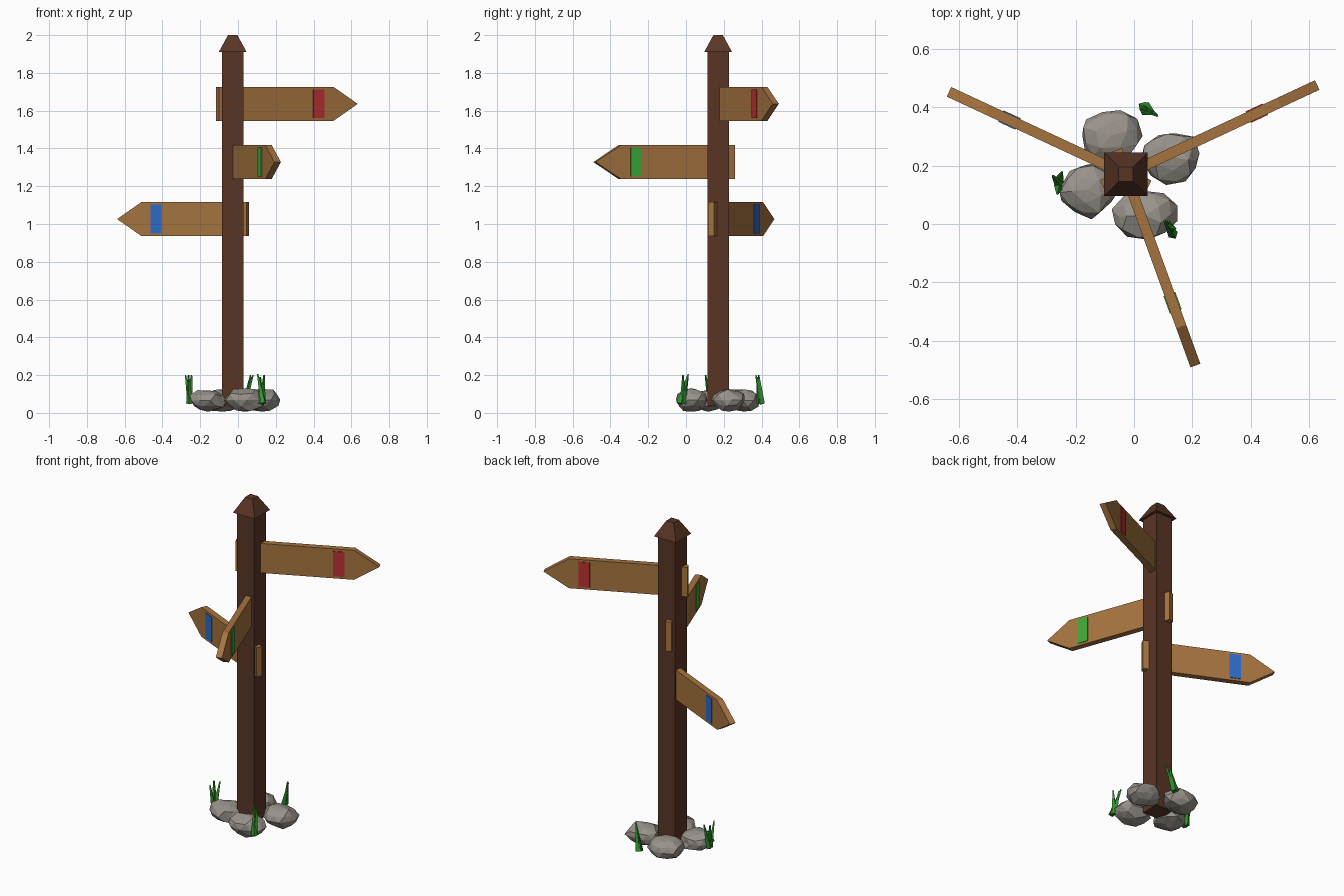
import bpy, bmesh, math, random
from mathutils import Vector, Matrix

if "Cube" in bpy.data.objects:
    bpy.data.objects.remove(bpy.data.objects["Cube"])

random.seed(4)
CX, CY = -0.028, 0.17          # post axis


def material(name, r, g, b):
    m = bpy.data.materials.new(name)
    lin = [((c / 255 + 0.055) / 1.055) ** 2.4 for c in (r, g, b)]
    m.diffuse_color = (*lin, 1)
    m.use_nodes = True
    m.node_tree.nodes["Principled BSDF"].inputs["Base Color"].default_value = m.diffuse_color
    return m


DARK = material("dark wood", 90, 53, 37)
WOOD = material("board wood", 166, 116, 63)
RED = material("red paint", 186, 48, 48)
GREEN = material("green paint", 62, 170, 55)
BLUE = material("blue paint", 46, 108, 200)
STONE = material("stone", 152, 146, 138)
GRASS = material("grass", 50, 148, 46)


def finish(bm, name, mat):
    bmesh.ops.recalc_face_normals(bm, faces=bm.faces[:])
    me = bpy.data.meshes.new(name)
    bm.to_mesh(me)
    bm.free()
    me.materials.append(mat)
    ob = bpy.data.objects.new(name, me)
    bpy.context.collection.objects.link(ob)
    return ob


def square_taper(name, z0, z1, h0, h1, mat):
    """Square column with half widths h0 (bottom) and h1 (top)."""
    bm = bmesh.new()
    s = math.sqrt(2)
    place = Matrix.Translation((CX, CY, (z0 + z1) / 2)) @ Matrix.Rotation(math.pi / 4, 4, 'Z')
    bmesh.ops.create_cone(bm, cap_ends=True, segments=4, radius1=h0 * s, radius2=h1 * s,
                          depth=z1 - z0, matrix=place)
    return finish(bm, name, mat)


def slab(name, outline, thick, z, angle, mat):
    """Extrude an outline (along, up) into an upright slab turned about the post."""
    bm = bmesh.new()
    face = bm.faces.new([bm.verts.new((u, -thick / 2, v)) for u, v in outline])
    ext = bmesh.ops.extrude_face_region(bm, geom=[face])
    bmesh.ops.translate(bm, vec=(0, thick, 0),
                        verts=[e for e in ext["geom"] if isinstance(e, bmesh.types.BMVert)])
    bm.transform(Matrix.Translation((CX, CY, z)) @ Matrix.Rotation(math.radians(angle), 4, 'Z'))
    return finish(bm, name, mat)


# Post and cap
square_taper("post", 0.04, 1.915, 0.057, 0.057, DARK)
square_taper("post_cap", 1.91, 2.0, 0.074, 0.025, DARK)

# Direction boards with a painted band on both faces
for name, z, angle, tip, paint in (("upper", 1.636, 25, 0.722, RED),
                                   ("middle", 1.328, -70, 0.696, GREEN),
                                   ("lower", 1.026, 155, 0.667, BLUE)):
    tail, sh, h = -0.088, tip - 0.142, 0.09
    slab(name + "_board", [(tail, -h), (sh, -h), (tip, 0), (sh, h), (tail, h)],
         0.036, z, angle, WOOD)
    b0, b1, k = tip - 0.26, tip - 0.196, 0.076
    slab(name + "_band", [(b0, -k), (b1, -k), (b1, k), (b0, k)], 0.043, z, angle, paint)

# Stones round the foot: centre, radii, turn
for i, (x, y, z, rx, ry, rz, turn) in enumerate((
        (-0.08, 0.302, 0.066, 0.108, 0.096, 0.064, 0.3),
        (0.127, 0.228, 0.068, 0.108, 0.094, 0.062, 1.1),
        (-0.158, 0.118, 0.065, 0.102, 0.096, 0.062, 2.0),
        (0.038, 0.030, 0.068, 0.114, 0.084, 0.064, 0.7))):
    bm = bmesh.new()
    bmesh.ops.create_icosphere(bm, subdivisions=2, radius=1)
    for v in bm.verts:
        v.co *= random.uniform(0.86, 1.07)
    bm.transform(Matrix.Translation((x, y, z)) @ Matrix.Diagonal((rx, ry, rz, 1))
                 @ Matrix.Rotation(turn, 4, 'Z'))
    for v in bm.verts:
        v.co.z = max(v.co.z, 0.0 if i == 0 else 0.006)
    finish(bm, "stone_%d" % (i + 1), STONE)


def tuft(name, blades):
    """Tapered four-sided blades, each from a base point to a tip point."""
    bm = bmesh.new()
    for bx, by, tx, ty, top in blades:
        a, b = Vector((bx, by, 0.05)), Vector((tx, ty, top))
        d = b - a
        place = Matrix.Translation((a + b) / 2) @ d.to_track_quat('Z', 'Y').to_matrix().to_4x4()
        bmesh.ops.create_cone(bm, cap_ends=True, segments=4, radius1=0.018, radius2=0.004,
                              depth=d.length, matrix=place)
    finish(bm, name, GRASS)


# Grass tufts
tuft("grass_front", [(0.134, -0.036, 0.104, 0.012, 0.205), (0.122, -0.018, 0.118, 0.010, 0.19),
                     (0.128, -0.015, 0.138, -0.016, 0.20)])
tuft("grass_left", [(-0.254, 0.135, -0.278, 0.165, 0.20), (-0.258, 0.145, -0.246, 0.178, 0.20),
                    (-0.256, 0.130, -0.262, 0.103, 0.20)])
tuft("grass_back", [(0.030, 0.402, 0.080, 0.370, 0.20), (0.040, 0.402, 0.066, 0.385, 0.20),
                    (0.034, 0.390, 0.074, 0.376, 0.19)])
